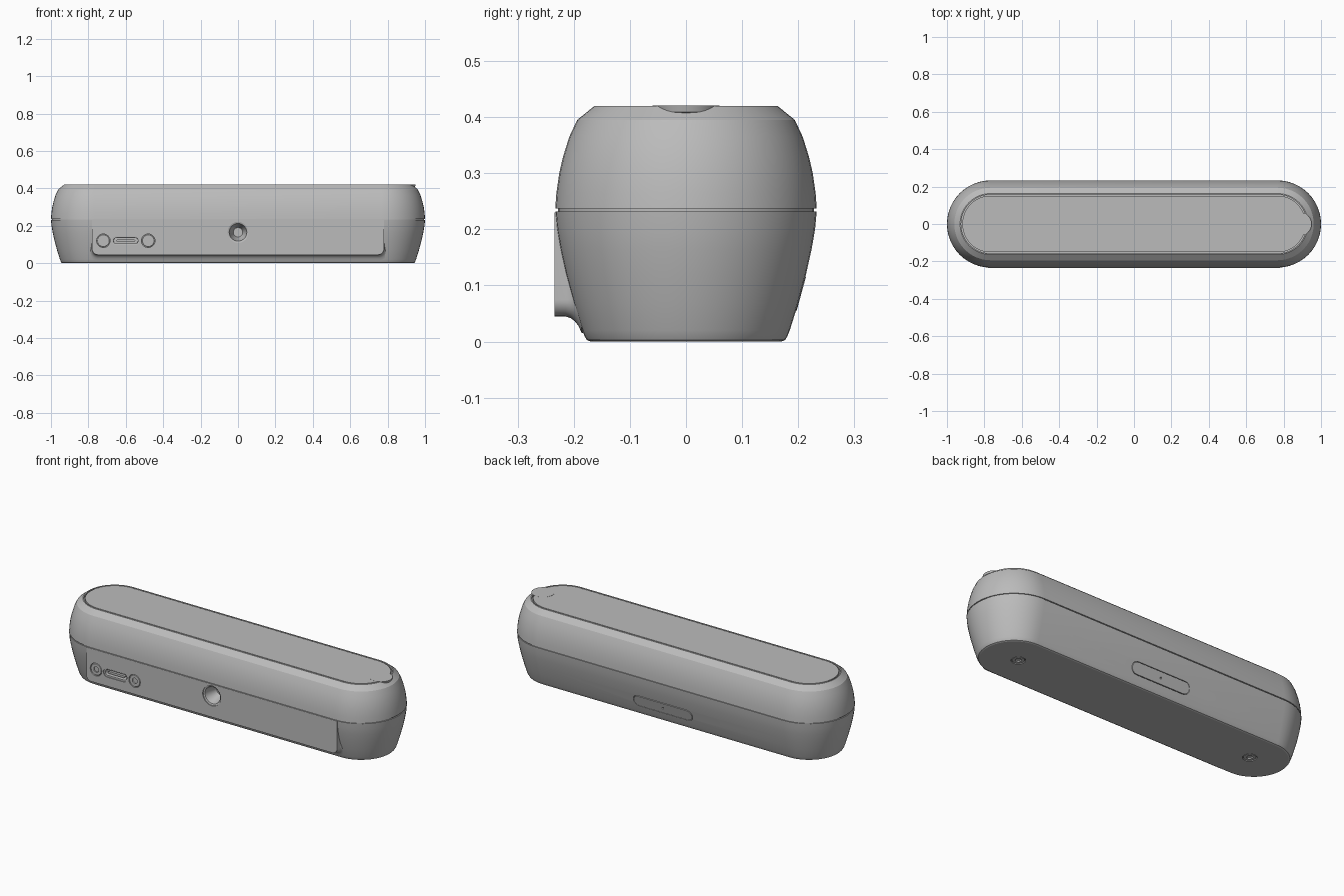
import bpy, bmesh
from math import sin, cos, pi, radians
from mathutils import Vector

if "Cube" in bpy.data.objects:
    bpy.data.objects.remove(bpy.data.objects["Cube"])

grey = bpy.data.materials.new("satin_grey")
grey.use_nodes = True
grey.diffuse_color = (0.5, 0.5, 0.5, 1)
grey.node_tree.nodes["Principled BSDF"].inputs["Base Color"].default_value = (0.5, 0.5, 0.5, 1)

STRAIGHT = 0.767   # half length of the straight sides
FRONT = radians(90)
PLATE_Y = -0.234


def loft(name, rings, loc=(0, 0, 0), rot_x=0):
    """Skin a stack of equal-sized rings and cap both ends."""
    bm = bmesh.new()
    loops = [[bm.verts.new(p) for p in ring] for ring in rings]
    n = len(loops[0])
    for a, b in zip(loops, loops[1:]):
        for i in range(n):
            j = (i + 1) % n
            bm.faces.new((a[i], a[j], b[j], b[i]))
    bm.faces.new(loops[0][::-1])
    bm.faces.new(loops[-1])
    bmesh.ops.remove_doubles(bm, verts=bm.verts, dist=1e-6)
    bmesh.ops.recalc_face_normals(bm, faces=bm.faces)
    mesh = bpy.data.meshes.new(name)
    bm.to_mesh(mesh)
    bm.free()
    mesh.materials.append(grey)
    ob = bpy.data.objects.new(name, mesh)
    bpy.context.collection.objects.link(ob)
    ob.location = loc
    ob.rotation_euler.x = rot_x
    return ob


def pill(name, half, profile, loc=(0, 0, 0), rot_x=0, seg=24):
    """Stadium outline (a circle when half is 0) following (radius, height) pairs."""
    rings = []
    for r, z in profile:
        ring = []
        for side in (1, -1):
            for k in range(seg + 1):
                a = -pi / 2 + pi * k / seg
                ring.append(Vector((side * (half + r * cos(a)), side * r * sin(a), z)))
        rings.append(ring)
    return loft(name, rings, loc, rot_x)


def activate(ob):
    bpy.context.view_layer.update()
    bpy.ops.object.select_all(action='DESELECT')
    ob.select_set(True)
    bpy.context.view_layer.objects.active = ob


def cut(cutter, *targets):
    """Subtract a cutter from each target, then discard it."""
    cutter.hide_render = True
    for ob in targets:
        activate(ob)
        mod = ob.modifiers.new("cut", 'BOOLEAN')
        mod.object = cutter
        mod.solver = 'EXACT'
        bpy.ops.object.modifier_apply(modifier=mod.name)
    bpy.data.objects.remove(cutter)


# Barrel-sided shell with a seam groove and a recess for the lid panel
shell = pill("shell", STRAIGHT, [
    (0.170, 0), (0.177, 0.003), (0.181, 0.01), (0.185, 0.02), (0.2, 0.068),
    (0.214, 0.12), (0.224, 0.165), (0.230, 0.2), (0.233, 0.232), (0.228, 0.232),
    (0.228, 0.237), (0.233, 0.237), (0.231, 0.265), (0.226, 0.3), (0.219, 0.33),
    (0.208, 0.365), (0.194, 0.395), (0.163, 0.42), (0.157, 0.42), (0.157, 0.41)])

# Lid panel and its thumb tab
panel = pill("top_panel", STRAIGHT, [(0.151, 0.4), (0.151, 0.42)])
tab = pill("thumb_tab", 0, [(0.05, 0.404), (0.057, 0.409), (0.06, 0.4205)], (0.89, 0, 0))

# Raised front plate with rounded lower corners and a coved skirt


def plate_ring(d, y):
    ring = [Vector((-0.78 - d, y, 0.23))]
    for side, start in ((-1, pi), (1, 1.5 * pi)):
        for k in range(9):
            a = start + k * pi / 16
            ring.append(Vector((side * 0.75 + (0.03 + d) * cos(a), y, 0.075 + (0.03 + d) * sin(a))))
    return ring + [Vector((0.78 + d, y, 0.23))]


plate = loft("front_plate", [plate_ring(d, y) for d, y in (
    (0, PLATE_Y), (0, -0.215), (0.003, -0.206), (0.009, -0.198),
    (0.018, -0.191), (0.03, -0.186), (0.03, -0.16))])

# Tripod socket
cut(pill("socket_cutter", 0, [(0.025, -0.08), (0.042, -0.03), (0.047, -0.008),
                              (0.056, -0.005), (0.056, 0.02)],
         (0, PLATE_Y, 0.165), FRONT), shell, plate)

# Charging port with a tongue inside
cut(pill("port_cutter", 0.05, [(0.015, -0.045), (0.016, -0.006), (0.024, -0.005), (0.024, 0.02)],
         (-0.6, PLATE_Y, 0.12), FRONT), shell, plate)
tongue = pill("port_tongue", 0.045, [(0.006, -0.05), (0.006, -0.009)], (-0.6, PLATE_Y, 0.12), FRONT)

# Screws beside the port and under the base
parts = [shell, plate, panel, tab, tongue]
screws = [("port_screw", s, (-0.6 + s * 0.12, PLATE_Y, 0.12), FRONT, plate) for s in (-1, 1)]
screws += [("base_screw", s, (s * 0.74, 0, 0), pi, shell) for s in (-1, 1)]
for name, s, loc, rot, host in screws:
    label = name + ("_left" if s > 0 else "_right")
    cut(pill("screw_cutter", 0, [(0.036, -0.009), (0.036, 0.01)], loc, rot), host)
    screw = pill(label, 0, [(0.033, -0.015), (0.033, -0.003), (0.031, -0.001)], loc, rot)
    cut(pill("hex_cutter", 0, [(0.017, -0.01), (0.017, 0.01)], loc, rot, seg=3), screw)
    parts.append(screw)

# Flush pill button on the back, tilted with the wall
back = ((0, 0.2045, 0.085), -FRONT - radians(15.5))
cut(pill("button_cutter", 0.15, [(0.034, -0.008), (0.034, 0.02)], *back), shell)
button = pill("back_button", 0.15, [(0.031, -0.012), (0.031, 0.001)], *back)
cut(pill("pinhole_cutter", 0, [(0.005, -0.006), (0.005, 0.01)], *back), button)
parts.append(button)

for ob in parts:
    activate(ob)
    bpy.ops.object.shade_smooth_by_angle(angle=radians(20))
